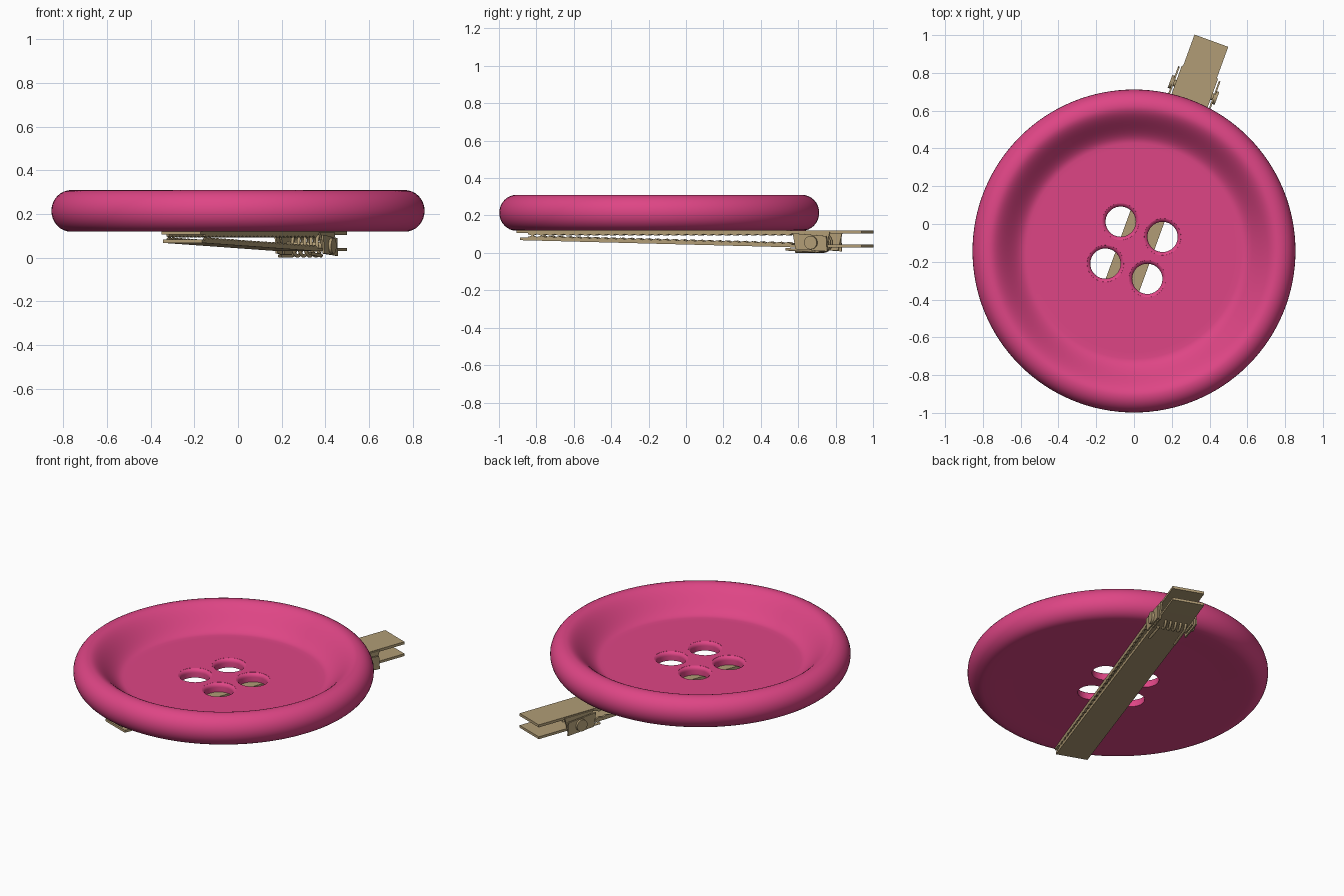
import bpy, bmesh, math
from mathutils import Matrix

if "Cube" in bpy.data.objects:
    bpy.data.objects.remove(bpy.data.objects["Cube"])


def material(name, rgb):
    m = bpy.data.materials.new(name)
    m.diffuse_color = (*rgb, 1)
    m.use_nodes = True
    m.node_tree.nodes["Principled BSDF"].inputs["Base Color"].default_value = m.diffuse_color
    return m


PINK = material("pink plastic", (0.73, 0.06, 0.235))
BRASS = material("dull brass", (0.44, 0.335, 0.18))

CENTER = (0, -0.143)
CLIP = Matrix.Translation((0.315, 0.71, 0)) @ Matrix.Rotation(math.radians(-20), 4, 'Z')


def finish(bm, name, mat, matrix=None, angle=30):
    bmesh.ops.recalc_face_normals(bm, faces=bm.faces)
    me = bpy.data.meshes.new(name)
    bm.to_mesh(me)
    bm.free()
    ob = bpy.data.objects.new(name, me)
    bpy.context.collection.objects.link(ob)
    me.materials.append(mat)
    if matrix:
        me.transform(matrix)
    smooth(ob, angle)
    return ob


def smooth(ob, angle=30):
    bpy.ops.object.select_all(action='DESELECT')
    ob.select_set(True)
    bpy.context.view_layer.objects.active = ob
    bpy.ops.object.shade_smooth_by_angle(angle=math.radians(angle))


def lathe(bm, profile, cx, cy, n):
    """Closed turned solid from (radius, z) points, flat caps at both ends."""
    rings = [[bm.verts.new((cx + r * math.cos(2 * math.pi * i / n),
                            cy + r * math.sin(2 * math.pi * i / n), z))
              for i in range(n)] for r, z in profile]
    for a, b in zip(rings, rings[1:]):
        for i in range(n):
            j = (i + 1) % n
            bm.faces.new((a[i], a[j], b[j], b[i]))
    bm.faces.new(rings[0][::-1])
    bm.faces.new(rings[-1])


def prism(bm, poly, x0, x1):
    """Side outline of (y, z) points extruded across x."""
    a = [bm.verts.new((x0, y, z)) for y, z in poly]
    b = [bm.verts.new((x1, y, z)) for y, z in poly]
    bm.faces.new(a)
    bm.faces.new(b[::-1])
    for i in range(len(poly)):
        j = (i + 1) % len(poly)
        bm.faces.new((a[i], a[j], b[j], b[i]))


# Button: rounded rim, smooth slope down to a flat floor
profile = [(0.54, 0.122), (0.60, 0.122), (0.70, 0.119)]
for k in range(17):
    t = math.radians(-90 + 180 * k / 16)
    profile.append((0.765 + 0.09 * math.cos(t), 0.2145 + 0.0955 * math.sin(t)))
for k in range(1, 15):
    s = k / 14
    profile.append((0.765 - 0.195 * s, 0.31 - 0.135 * s * s * (3 - 2 * s)))
profile += [(0.54, 0.175), (0.50, 0.175)]
bm = bmesh.new()
lathe(bm, profile, *CENTER, 128)
button = finish(bm, "button", PINK)

# Four thread holes with softened lips
bm = bmesh.new()
lip = [(0.08, 0.05), (0.08, 0.152)]
lip += [(0.08 + 0.023 * (1 - math.cos(t)), 0.152 + 0.023 * math.sin(t))
        for t in [math.radians(a) for a in (20, 40, 60, 75)]]
lip += [(0.098, 0.1765), (0.098, 0.3)]
for k in range(4):
    a = math.radians(25 + 90 * k)
    lathe(bm, lip, CENTER[0] + 0.167 * math.cos(a),
          CENTER[1] + 0.004 + 0.167 * math.sin(a), 40)
cutter = finish(bm, "hole_cutter", PINK)
cutter.hide_render = True
mod = button.modifiers.new("holes", 'BOOLEAN')
mod.operation = 'DIFFERENCE'
mod.solver = 'EXACT'
mod.object = cutter
bpy.context.view_layer.objects.active = button
bpy.ops.object.modifier_apply(modifier=mod.name)
bpy.data.objects.remove(cutter)
smooth(button, 40)

# Clip arms: thin plates with toothed edge strips
TEETH = 30


def toothed(bm, y0, y1, base0, base1, height, x0, x1):
    """Strip with a sawtooth edge; height is signed."""
    poly = [(y0, base0)]
    for i in range(2 * TEETH + 1):
        f = i / (2 * TEETH)
        poly.append((y0 + (y1 - y0) * f,
                     base0 + (base1 - base0) * f + height * (1 if i % 2 else 0.6)))
    poly.append((y1, base1))
    prism(bm, poly, x0, x1)


bm = bmesh.new()
prism(bm, [(-1.685, 0.12), (0.277, 0.12), (0.277, 0.104), (-1.685, 0.106)], -0.095, 0.095)
for s in (-1, 1):
    toothed(bm, -1.62, -0.12, 0.112, 0.112, -0.02, s * 0.083, s * 0.095)
finish(bm, "upper_clip_arm", BRASS, CLIP)

bm = bmesh.new()
prism(bm, [(-1.665, 0.068), (-0.12, 0.030), (0.277, 0.030), (0.277, 0.045),
           (-0.12, 0.045), (-1.665, 0.083)], -0.095, 0.095)
for s in (-1, 1):
    toothed(bm, -1.62, -0.12, 0.074, 0.037, 0.02, s * 0.083, s * 0.095)
finish(bm, "lower_clip_arm", BRASS, CLIP)

# Hinge ears on both sides
bm = bmesh.new()
for s in (-1, 1):
    prism(bm, [(-0.10, 0.115), (0.10, 0.115), (0.075, 0.012), (-0.04, 0.018)],
          s * 0.093, s * 0.102)
    prism(bm, [(-0.105, 0.105), (0.085, 0.09), (0.09, 0.008), (-0.09, 0.02)],
          s * 0.110, s * 0.119)
finish(bm, "hinge_ears", BRASS, CLIP)

# Hinge pin with round heads
bm = bmesh.new()


def disc(radius, x0, x1):
    prism(bm, [(radius * math.cos(math.tau * i / 24),
                0.055 + radius * math.sin(math.tau * i / 24)) for i in range(24)], x0, x1)


disc(0.018, -0.125, 0.125)
for s in (-1, 1):
    disc(0.036, s * 0.117, s * 0.132)
finish(bm, "hinge_pin", BRASS, CLIP)

# Coil spring around the pin, with a leg pressing on each arm
curve = bpy.data.curves.new("spring", 'CURVE')
curve.dimensions = '3D'
curve.bevel_depth = 0.008
curve.bevel_resolution = 2
turns, steps = 5, 24
pts = [(-0.075, -0.16, 0.055 - 0.047)]
for i in range(turns * steps + 1):
    a = -math.pi / 2 + math.tau * i / steps
    pts.append((-0.075 + 0.15 * i / (turns * steps),
                0.046 * math.cos(a), 0.055 + 0.047 * math.sin(a)))
pts.append((0.075, -0.16, 0.02))
spl = curve.splines.new('POLY')
spl.points.add(len(pts) - 1)
for p, c in zip(spl.points, pts):
    p.co = (*c, 1)
curve.transform(CLIP)
curve.materials.append(BRASS)
spring = bpy.data.objects.new("spring", curve)
bpy.context.collection.objects.link(spring)
bpy.ops.object.select_all(action='DESELECT')
spring.select_set(True)
bpy.context.view_layer.objects.active = spring
bpy.ops.object.convert(target='MESH')
smooth(bpy.context.view_layer.objects.active, 50)
